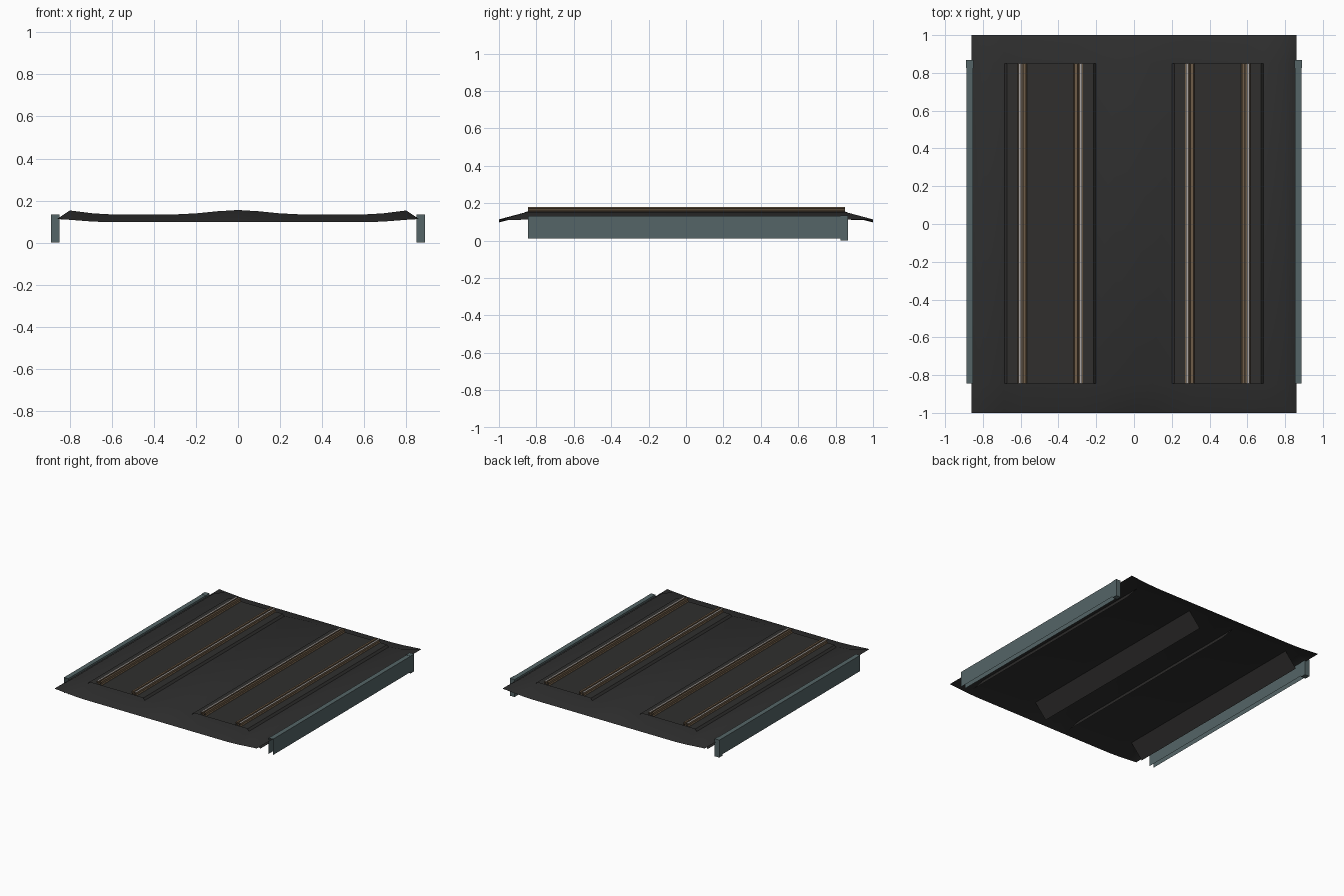
import bpy, bmesh, math

if "Cube" in bpy.data.objects:
    bpy.data.objects.remove(bpy.data.objects["Cube"])


def mat(name, col):
    m = bpy.data.materials.new(name)
    m.diffuse_color = (*col, 1)
    m.use_nodes = True
    m.node_tree.nodes["Principled BSDF"].inputs["Base Color"].default_value = m.diffuse_color
    return m


BALLAST = mat("dark ballast", (0.027, 0.027, 0.027))
BED = mat("track bed", (0.029, 0.028, 0.027))
RUST = mat("rusty brown", (0.16, 0.11, 0.065))
STEEL = mat("polished steel", (0.42, 0.39, 0.37))
WALL = mat("blue grey concrete", (0.09, 0.13, 0.135))


def loft(name, rows, mats, rule=None):
    """Skin a sheet through rows of points; rule picks the material per column."""
    bm = bmesh.new()
    vs = [[bm.verts.new(p) for p in row] for row in rows]
    for a, b in zip(vs, vs[1:]):
        for i in range(len(a) - 1):
            f = bm.faces.new((a[i], a[i + 1], b[i + 1], b[i]))
            f.material_index = rule(i) if rule else 0
    me = bpy.data.meshes.new(name)
    bm.to_mesh(me)
    bm.free()
    for m in mats:
        me.materials.append(m)
    ob = bpy.data.objects.new(name, me)
    bpy.context.collection.objects.link(ob)
    return ob


def extrude(name, profile, y0, y1, mats, rule=None):
    """Open sheet from an x-z profile running along y."""
    return loft(name, [[(x, y, z) for x, z in profile] for y in (y0, y1)], mats, rule)


def box(name, lo, hi, m):
    bm = bmesh.new()
    bmesh.ops.create_cube(bm, size=1)
    for v in bm.verts:
        v.co = [(a + b) / 2 + c * (b - a) for a, b, c in zip(lo, hi, v.co)]
    me = bpy.data.meshes.new(name)
    bm.to_mesh(me)
    bm.free()
    me.materials.append(m)
    ob = bpy.data.objects.new(name, me)
    bpy.context.collection.objects.link(ob)


# Ballast sheet: humped in the middle and at both shoulders, ends slope down
half = [(0, 0.155), (0.1, 0.149), (0.2, 0.139), (0.3, 0.134), (0.6, 0.134),
        (0.69, 0.139), (0.80, 0.153), (0.86, 0.112)]
prof = [(-x, z) for x, z in half[:0:-1]] + half
low = [(x, 0.097 + 0.016 * max(0, (abs(x) - 0.65) / 0.21)) for x, z in prof]
rows = []
for y, p in ((-1, low), (-0.85, prof), (0.85, prof), (1, low)):
    rows.append([(x, y, z) for x, z in p])
ballast = loft("ballast", rows, [BALLAST])

# Rail cross-section: foot, web and head, open at the bottom
rail = [(-0.012, 0.155), (-0.011, 0.158), (-0.004, 0.161), (-0.004, 0.170),
        (-0.007, 0.172), (-0.007, 0.180)]
rail = rail + [(-x, z) for x, z in rail[::-1]]
TOP = 5

for s, side in ((-1, "left"), (1, "right")):
    c = s * 0.443
    # Track bed with sloping skirts that run down through the ballast
    bed = [(-0.337, 0.03), (-0.229, 0.154), (0.229, 0.154), (0.337, 0.03)]
    extrude(side + "_track_bed", [(c + x, z) for x, z in bed], -0.845, 0.85, [BED])
    # Running rails with check rails inside them
    for t, pos in ((-1, "a"), (1, "b")):
        extrude(f"{side}_running_rail_{pos}", [(c + t * 0.161 + x, z) for x, z in rail],
                -0.845, 0.85, [RUST, STEEL], lambda i: int(i == TOP))
        extrude(f"{side}_check_rail_{pos}", [(c + t * 0.136 + x, z) for x, z in rail],
                -0.845, 0.85, [RUST])
    # Side wall: hollow channel, open below and at the front
    ch = [(0.888, 0.01), (0.888, 0.132), (0.852, 0.132), (0.852, 0.01)]
    extrude(side + "_wall", [(s * x, z) for x, z in ch], -0.845, 0.83, [WALL])
    # End post closing the back of the wall
    xs = sorted((s * 0.85, s * 0.89))
    box(side + "_wall_post", (xs[0], 0.825, 0), (xs[1], 0.867, 0.134), WALL)

# Consistent outward normals
for ob in bpy.context.collection.objects:
    bm = bmesh.new()
    bm.from_mesh(ob.data)
    bmesh.ops.recalc_face_normals(bm, faces=bm.faces)
    if "post" not in ob.name:
        up = max(bm.faces, key=lambda f: abs(f.normal.z) * f.calc_area())
        if up.normal.z < 0:
            bmesh.ops.reverse_faces(bm, faces=bm.faces)
    bm.to_mesh(ob.data)
    bm.free()

# Ballast shading is soft
bpy.ops.object.select_all(action='DESELECT')
ballast.select_set(True)
bpy.context.view_layer.objects.active = ballast
bpy.ops.object.shade_smooth_by_angle(angle=math.radians(40))
